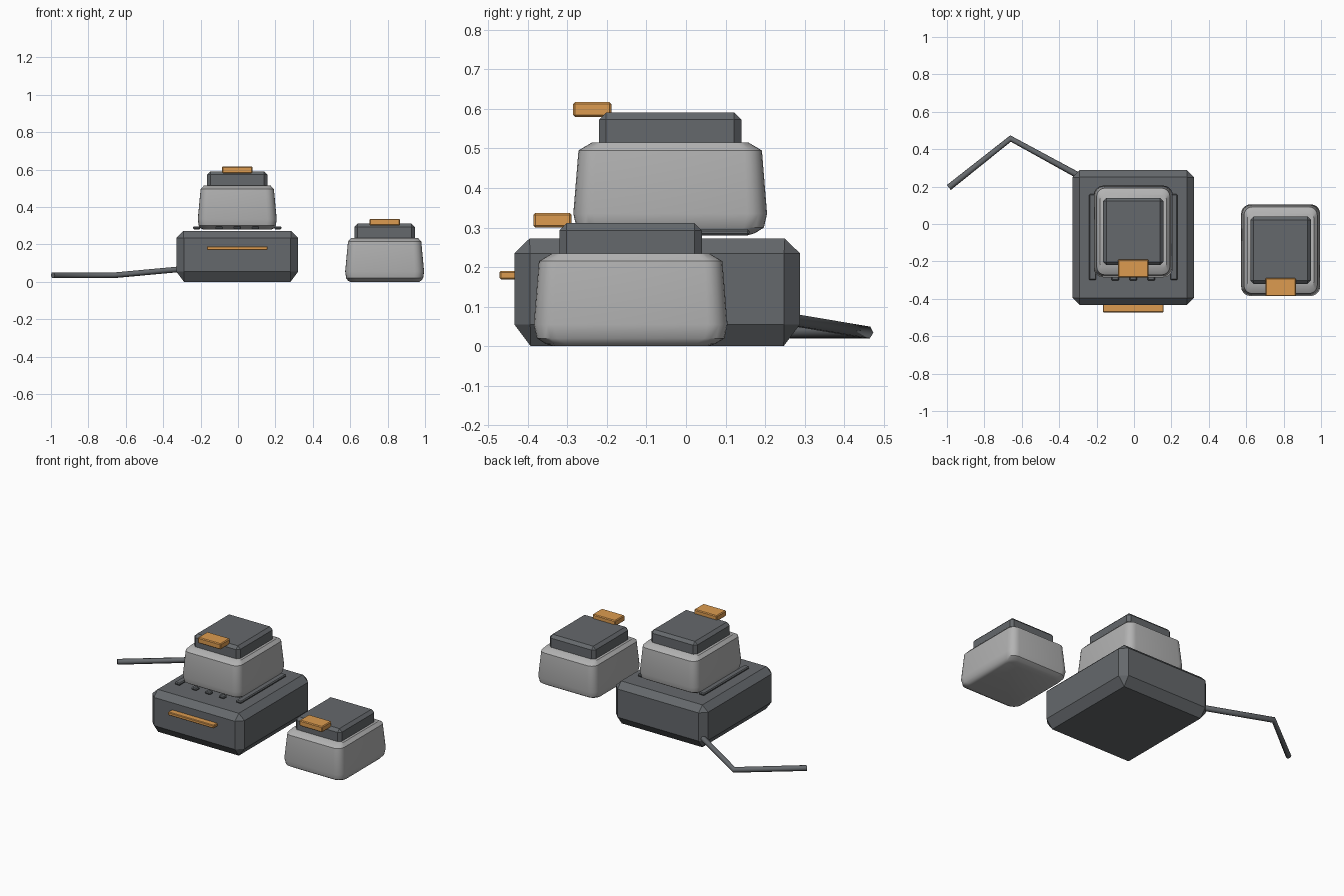
import bpy, bmesh, math

if "Cube" in bpy.data.objects:
    bpy.data.objects.remove(bpy.data.objects["Cube"])

def material(name, rgb):
    m = bpy.data.materials.new(name)
    m.diffuse_color = (*rgb, 1)
    m.use_nodes = True
    m.node_tree.nodes["Principled BSDF"].inputs["Base Color"].default_value = m.diffuse_color
    return m

DARK = material("dark_grey", (0.13, 0.14, 0.15))
LIGHT = material("light_grey", (0.45, 0.45, 0.45))
ORANGE = material("orange", (0.72, 0.33, 0.08))

def add_mesh(name, bm, mat, loc=(0, 0, 0)):
    bmesh.ops.recalc_face_normals(bm, faces=bm.faces)
    me = bpy.data.meshes.new(name)
    bm.to_mesh(me)
    bm.free()
    me.materials.append(mat)
    ob = bpy.data.objects.new(name, me)
    ob.location = loc
    bpy.context.collection.objects.link(ob)
    return ob

def ring(hx, hy, r, n):
    """Rounded rectangle; n = segments per corner, 1 is a plain chamfer."""
    pts = []
    for k, (sx, sy) in enumerate([(1, 1), (-1, 1), (-1, -1), (1, -1)]):
        for i in range(n + 1):
            a = math.pi / 2 * (k + i / n)
            pts.append((sx * (hx - r) + r * math.cos(a), sy * (hy - r) + r * math.sin(a)))
    return pts

def loft(name, sections, n, mat, loc):
    """Stack rounded rectangles (z, half x, half y, corner) into a solid."""
    bm = bmesh.new()
    rings = [[bm.verts.new((x, y, z)) for x, y in ring(hx, hy, r, n)]
             for z, hx, hy, r in sections]
    for a, b in zip(rings, rings[1:]):
        for i in range(len(a)):
            j = (i + 1) % len(a)
            bm.faces.new((a[i], a[j], b[j], b[i]))
    bm.faces.new(rings[0])
    bm.faces.new(rings[-1])
    bmesh.ops.remove_doubles(bm, verts=bm.verts, dist=1e-4)
    return add_mesh(name, bm, mat, loc)

def block(name, x, y, z, bevel, mat):
    """Bevelled box from (min, max) ranges."""
    bm = bmesh.new()
    bmesh.ops.create_cube(bm, size=1)
    for v in bm.verts:
        for i, (lo, hi) in enumerate((x, y, z)):
            v.co[i] = (lo + hi) / 2 + v.co[i] * (hi - lo)
    bmesh.ops.bevel(bm, geom=bm.edges[:], offset=bevel, segments=1, affect='EDGES')
    return add_mesh(name, bm, mat)

CX = -0.004

# charger body with chamfered edges
loft("charger_base", [(0, .285, .32, 0), (.055, .326, .361, .04),
                      (.235, .326, .361, .04), (.272, .287, .323, 0)], 1, DARK, (CX, -.073, 0))

# status strip on the front
block("status_strip", (CX - .162, CX + .162), (-.472, -.425), (.169, .19), .004, ORANGE)

# side rails and contacts on top of the charger
for side, s in (("left", -1), ("right", 1)):
    x = CX + s * .217
    block(side + "_rail", (x - .019, x + .019), (-.3, .16), (.28, .296), .005, DARK)
for i in range(3):
    x = CX + (i - 1) * .097
    block(f"contact_{i + 1}", (x - .02, x + .02), (-.303, -.27), (.28, .296), .005, DARK)

# battery packs: one docked, one standing beside the charger
def battery(prefix, x, y, z):
    body = loft(prefix + "_housing", [(0, .185, .195, .05), (.006, .196, .215, .05),
                                      (.02, .206, .237, .05), (.055, .211, .245, .05),
                                      (.215, .196, .232, .045), (.235, .178, .198, .03)],
                5, LIGHT, (x, y, z))
    for p in body.data.polygons:
        p.use_smooth = True
    bpy.context.view_layer.objects.active = body
    body.select_set(True)
    bpy.ops.object.shade_smooth_by_angle(angle=math.radians(35))
    body.select_set(False)
    loft(prefix + "_cap", [(.225, .162, .18, .018), (.293, .162, .18, .018),
                           (.311, .144, .162, 0)], 1, DARK, (x, y, z))
    block(prefix + "_release_tab", (x - .081, x + .081), (y - .246, y - .149),
          (z + .3, z + .337), .005, ORANGE)

battery("docked_battery", CX, -.04, .28)
battery("spare_battery", .784, -.14, 0)

# power cable lying on the ground
cu = bpy.data.curves.new("power_cable", 'CURVE')
cu.dimensions = '3D'
cu.bevel_depth = .017
cu.bevel_resolution = 1
cu.use_fill_caps = True
path = [(-.29, .255, .069), (-.66, .457, .035), (-.99, .195, .035)]
sp = cu.splines.new('POLY')
sp.points.add(len(path) - 1)
for p, co in zip(sp.points, path):
    p.co = (*co, 1)
cu.materials.append(DARK)
bpy.context.collection.objects.link(bpy.data.objects.new("power_cable", cu))
